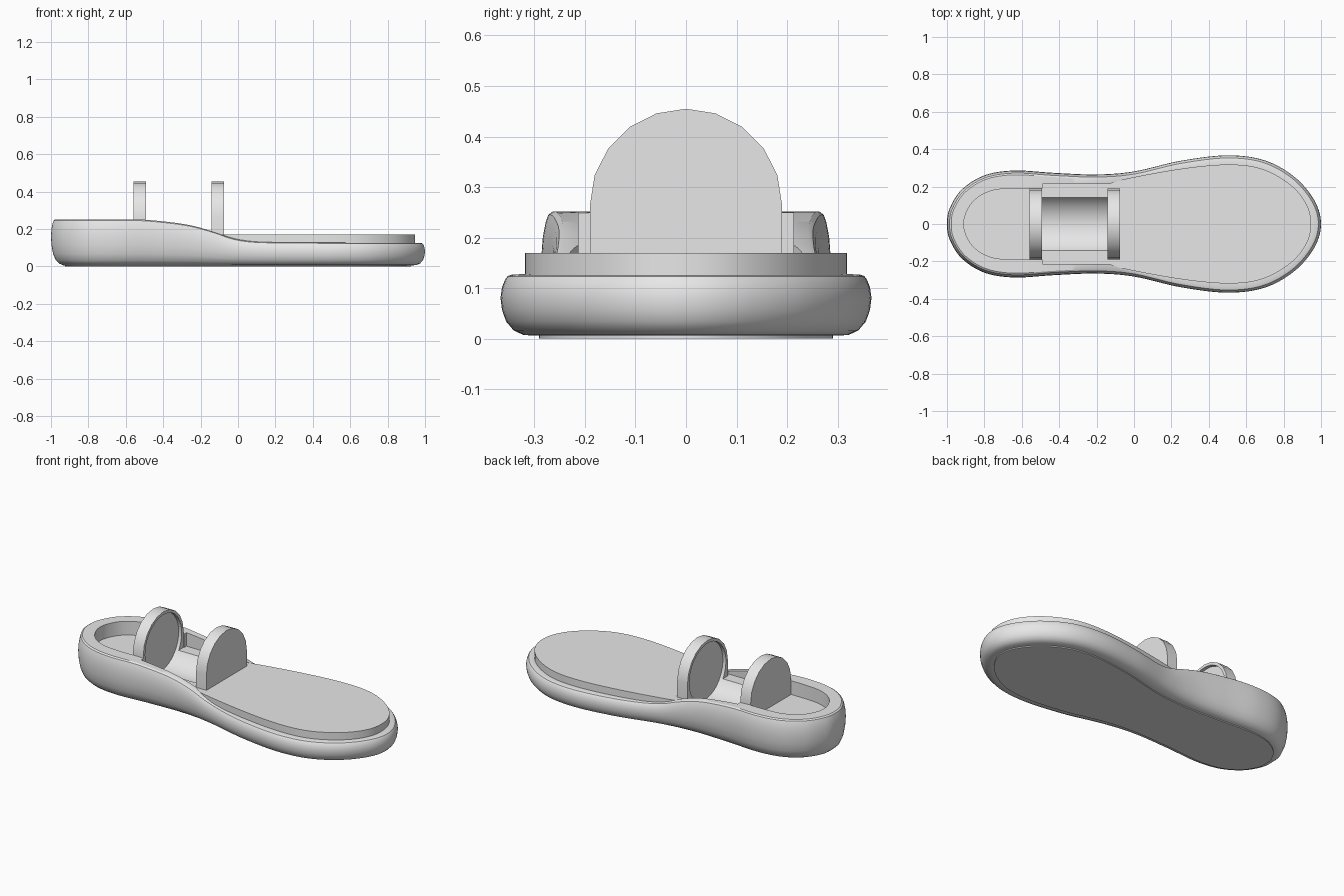
import bpy, bmesh, math
from mathutils import Vector

cube = bpy.data.objects.get("Cube")
if cube:
    bpy.data.objects.remove(cube)

grey = bpy.data.materials.new("light_grey")
grey.use_nodes = True
grey.diffuse_color = (0.8, 0.8, 0.8, 1)
grey.node_tree.nodes["Principled BSDF"].inputs["Base Color"].default_value = (0.8, 0.8, 0.8, 1)

FLOOR = 0.17          # height of the insole
AXLE = 0.265          # height of the cradle axis


def spline(p0, p1, p2, p3, t):
    return 0.5 * (2 * p1 + (p2 - p0) * t + (2 * p0 - 5 * p1 + 4 * p2 - p3) * t * t
                  + (3 * p1 - p0 - 3 * p2 + p3) * t ** 3)


def outline(half, steps=8):
    """Closed smooth loop from one half outline, mirrored in y."""
    pts = [Vector(p) for p in half]
    pts += [Vector((p.x, -p.y)) for p in pts[-2:0:-1]]
    n = len(pts)
    return [spline(pts[i - 1], pts[i], pts[(i + 1) % n], pts[(i + 2) % n], s / steps)
            for i in range(n) for s in range(steps)]


def inset(loop, d):
    n, out = len(loop), []
    for i, p in enumerate(loop):
        t = (loop[(i + 1) % n] - loop[i - 1]).normalized()
        out.append(p + Vector((t.y, -t.x)) * d)
    return out


def finish(name, bm):
    bmesh.ops.recalc_face_normals(bm, faces=bm.faces)
    me = bpy.data.meshes.new(name)
    bm.to_mesh(me)
    bm.free()
    me.materials.append(grey)
    ob = bpy.data.objects.new(name, me)
    bpy.context.collection.objects.link(ob)
    return ob


def loft(name, rings):
    """Skin a stack of equal loops and cap both ends."""
    bm = bmesh.new()
    vs = [[bm.verts.new(p) for p in ring] for ring in rings]
    n = len(vs[0])
    for a, b in zip(vs, vs[1:]):
        for i in range(n):
            j = (i + 1) % n
            bm.faces.new((a[i], a[j], b[j], b[i]))
    bm.faces.new(vs[0])
    bm.faces.new(vs[-1])
    return finish(name, bm)


def level(loop, z):
    return [(p.x, p.y, z) for p in loop]


def cut(ob, cutter):
    mod = ob.modifiers.new("cut", "BOOLEAN")
    mod.operation = "DIFFERENCE"
    mod.solver = "EXACT"
    mod.object = cutter


def rim_height(x):
    """Tall at the heel, sweeping down to a low toe."""
    keys = [(-1.2, 0.252), (-0.56, 0.252), (-0.4, 0.241), (-0.25, 0.219), (-0.12, 0.182),
            (-0.04, 0.153), (0.04, 0.137), (0.15, 0.13), (0.5, 0.127), (1.2, 0.126)]
    for i in range(len(keys) - 1):
        (xa, za), (xb, zb) = keys[i], keys[i + 1]
        if x <= xb:
            sl = []
            for k in (i, i + 1):
                lo, hi = keys[max(k - 1, 0)], keys[min(k + 1, len(keys) - 1)]
                sl.append(0 if k <= 1 else (hi[1] - lo[1]) / (hi[0] - lo[0]))
            h, t = xb - xa, (x - xa) / (xb - xa)
            return (za * (1 + 2 * t) * (1 - t) ** 2 + sl[0] * h * t * (1 - t) ** 2
                    + zb * t * t * (3 - 2 * t) + sl[1] * h * t * t * (t - 1))
    return keys[-1][1]


# Outer and inner footprints, heel to toe
outer = outline([(-1, 0), (-0.985, 0.085), (-0.92, 0.185), (-0.8, 0.26), (-0.64, 0.286),
                 (-0.42, 0.273), (-0.2, 0.265), (0, 0.281), (0.25, 0.338), (0.5, 0.367),
                 (0.7, 0.34), (0.86, 0.25), (0.965, 0.125), (1, 0)])
inner = outline([(-0.91, 0), (-0.895, 0.065), (-0.85, 0.13), (-0.77, 0.175), (-0.66, 0.19),
                 (-0.45, 0.19), (-0.2, 0.195), (-0.05, 0.24), (0.25, 0.295), (0.5, 0.318),
                 (0.68, 0.296), (0.83, 0.215), (0.92, 0.11), (0.947, 0)])

# Hull: rounded outer wall, rim and inner wall
rings = [level(inset(outer, 0.066), 0.006)]
for d, f in [(0.045, 0.06), (0.026, 0.13), (0.011, 0.27), (0.003, 0.45), (0, 0.64),
             (0.003, 0.8), (0.009, 0.92), (0.014, 0.975), (0.023, 1)]:
    rings.append([(p.x, p.y, f * rim_height(p.x)) for p in inset(outer, d)])
rings.append([(p.x, p.y, rim_height(p.x)) for p in inner])
rings.append(level(inner, 0.05))
hull = loft("hull", rings)

# Insole filling the hull, and the sole plate below
insole = loft("insole", [level(inner, 0.045), level(inner, FLOOR)])
plate = inset(outer, 0.076)
sole = loft("sole_plate", [level(plate, 0), level(plate, 0.02)])


# Round-topped end plates
def end_plate(name, x0, x1):
    r = 0.19
    prof = [(-r, 0.15)] + [(-r * math.cos(math.pi * i / 10), AXLE + r * math.sin(math.pi * i / 10))
                           for i in range(11)] + [(r, 0.15)]
    return loft(name, [[(x, y, z) for y, z in prof] for x in (x0, x1)])


rear_plate = end_plate("rear_end_plate", -0.56, -0.492)
front_plate = end_plate("front_end_plate", -0.143, -0.075)

# Hidden cutters: side pocket and round cradle
box = [Vector(p) for p in ((-0.49, -0.213), (-0.08, -0.213), (-0.08, 0.213), (-0.49, 0.213))]
pocket = loft("pocket_cutter", [level(box, FLOOR - 0.001), level(box, 0.4)])
circle = [(0.172 * math.cos(math.tau * i / 40), AXLE + 0.172 * math.sin(math.tau * i / 40))
          for i in range(40)]
cradle = loft("cradle_cutter", [[(x, y, z) for y, z in circle] for x in (-0.512, -0.123)])
for c in (pocket, cradle):
    c.hide_render = True
    c.hide_viewport = False
    c.display_type = "WIRE"

cut(hull, pocket)
for ob in (insole, rear_plate, front_plate):
    cut(ob, cradle)

# Apply the cuts, drop the cutters, and shade
parts = [hull, insole, sole, rear_plate, front_plate]
deps = bpy.context.evaluated_depsgraph_get()
done = [(ob, bpy.data.meshes.new_from_object(ob.evaluated_get(deps))) for ob in parts]
for ob, me in done:
    ob.modifiers.clear()
    ob.data = me
for c in (pocket, cradle):
    bpy.data.objects.remove(c)
bpy.ops.object.select_all(action="DESELECT")
for ob in parts:
    ob.select_set(True)
bpy.context.view_layer.objects.active = hull
bpy.ops.object.shade_smooth_by_angle(angle=math.radians(32))
